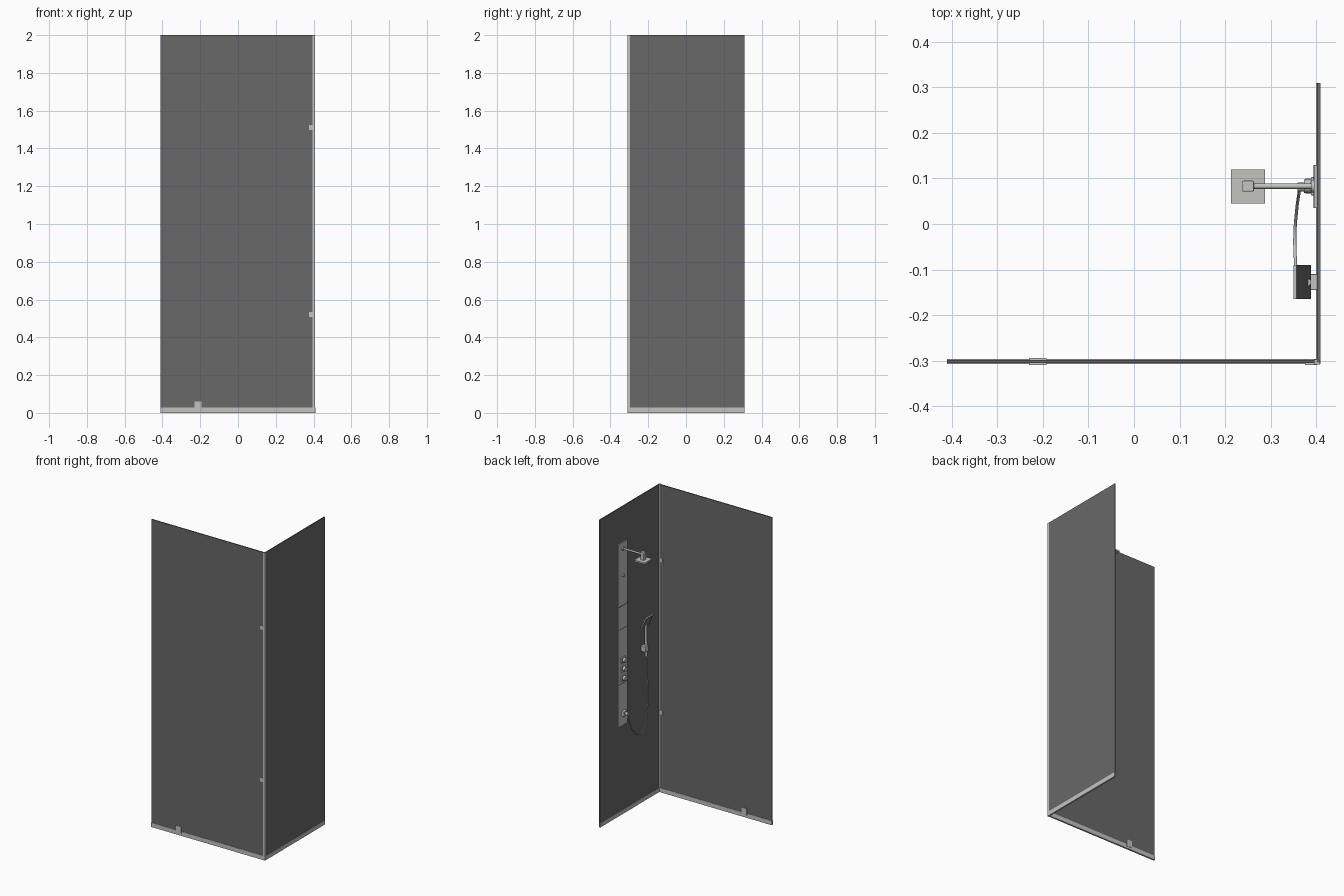
import bpy, math
from mathutils import Vector

if "Cube" in bpy.data.objects:
    bpy.data.objects.remove(bpy.data.objects["Cube"])


def material(name, rgb):
    m = bpy.data.materials.new(name)
    m.diffuse_color = (*rgb, 1)
    m.use_nodes = True
    m.node_tree.nodes["Principled BSDF"].inputs["Base Color"].default_value = m.diffuse_color
    return m


GLASS = material("smoked_glass", (0.14, 0.14, 0.14))
CHROME = material("satin_chrome", (0.55, 0.55, 0.53))
DARK = material("dark_seam", (0.1, 0.1, 0.1))


def box(name, x, y, z, mat, bevel=0):
    """Box from (min, max) ranges."""
    bpy.ops.mesh.primitive_cube_add(size=1, location=[sum(r) / 2 for r in (x, y, z)])
    o = bpy.context.object
    o.name = name
    o.scale = [r[1] - r[0] for r in (x, y, z)]
    bpy.ops.object.transform_apply(location=False, rotation=False, scale=True)
    o.data.materials.append(mat)
    if bevel:
        b = o.modifiers.new("bevel", 'BEVEL')
        b.width, b.segments = bevel, 2
    return o


def rod(name, a, b, r, mat, sides=24):
    """Cylinder between two points."""
    a, b = Vector(a), Vector(b)
    bpy.ops.mesh.primitive_cylinder_add(vertices=sides, radius=r, depth=(b - a).length,
                                        location=(a + b) / 2)
    o = bpy.context.object
    o.name = name
    o.rotation_euler = (b - a).to_track_quat('Z', 'Y').to_euler()
    o.data.materials.append(mat)
    bpy.ops.object.shade_smooth_by_angle()
    return o


# Glass walls
box("front_glass", (-0.41, 0.397), (-0.305, -0.298), (0.002, 2), GLASS)
box("side_glass", (0.4015, 0.4075), (-0.304, 0.31), (0.002, 2), GLASS)

# Floor rails and corner post
box("front_rail", (-0.41, 0.408), (-0.307, -0.296), (0, 0.028), CHROME)
box("side_rail", (0.3995, 0.4095), (-0.307, 0.31), (0, 0.028), CHROME)
box("corner_post", (0.395, 0.4085), (-0.3085, -0.297), (0, 2), CHROME)

# Door hinges and floor clip
for i, z in enumerate((0.52, 1.51)):
    box(f"hinge_{i}", (0.375, 0.4), (-0.3095, -0.296), (z - 0.013, z + 0.013), CHROME)
box("floor_clip", (-0.23, -0.192), (-0.309, -0.294), (0.015, 0.06), CHROME)

# Shower column with seams
box("shower_column", (0.395, 0.402), (0.035, 0.13), (0.58, 1.77), CHROME)
for i, z in enumerate((0.855, 1.21, 1.36)):
    box(f"column_seam_{i}", (0.394, 0.396), (0.035, 0.13), (z - 0.002, z + 0.002), DARK)

# Overhead arm and square head
Y = 0.083
rod("overhead_arm", (0.4, Y, 1.73), (0.25, Y, 1.73), 0.006, CHROME)
rod("arm_flange", (0.397, Y, 1.73), (0.388, Y, 1.73), 0.014, CHROME)
box("head_connector", (0.238, 0.263), (Y - 0.012, Y + 0.012), (1.695, 1.747), CHROME, 0.002)
box("overhead_head", (0.213, 0.288), (0.045, 0.12), (1.687, 1.697), CHROME)

# Column button and control knobs
rod("column_button", (0.396, Y, 1.555), (0.387, Y, 1.555), 0.01, CHROME)
for i, z in enumerate((0.89, 0.95, 1.007)):
    box(f"knob_plate_{i}", (0.388, 0.397), (Y - 0.02, Y + 0.02), (z - 0.02, z + 0.02), CHROME, 0.002)
    rod(f"knob_{i}", (0.39, Y, z), (0.373, Y, z), 0.015, CHROME)

# Hose outlet
box("outlet_plate", (0.376, 0.397), (0.067, 0.1), (0.645, 0.677), CHROME, 0.002)
rod("outlet_nozzle", (0.38, 0.081, 0.661), (0.359, 0.081, 0.661), 0.01, CHROME)

# Hand shower: wall bracket, handle and tilted head
box("hand_bracket", (0.37, 0.402), (-0.145, -0.11), (0.985, 1.02), CHROME, 0.002)
rod("hand_handle", (0.375, -0.128, 0.955), (0.381, -0.128, 1.165), 0.008, CHROME)
head = box("hand_head", (0.365, 0.373), (-0.165, -0.09), (1.145, 1.222), CHROME)
head.rotation_euler.y = -math.radians(24)
for p in head.data.polygons:          # dark front and back plates
    if abs(p.normal.x) > 0.9:
        if len(head.data.materials) < 2:
            head.data.materials.append(GLASS)
        p.material_index = 1

# Flexible hose
points = [(0.375, -0.128, 0.96), (0.366, -0.129, 0.8), (0.36, -0.118, 0.62),
          (0.354, -0.075, 0.51), (0.353, -0.025, 0.49), (0.357, 0.03, 0.53),
          (0.362, 0.068, 0.61), (0.363, 0.081, 0.66)]
curve = bpy.data.curves.new("shower_hose", 'CURVE')
curve.dimensions = '3D'
curve.bevel_depth, curve.bevel_resolution = 0.0035, 3
curve.use_fill_caps = True
s = curve.splines.new('BEZIER')
s.bezier_points.add(len(points) - 1)
for bp, co in zip(s.bezier_points, points):
    bp.co = co
    bp.handle_left_type = bp.handle_right_type = 'AUTO'
curve.materials.append(CHROME)
bpy.context.collection.objects.link(bpy.data.objects.new("shower_hose", curve))
